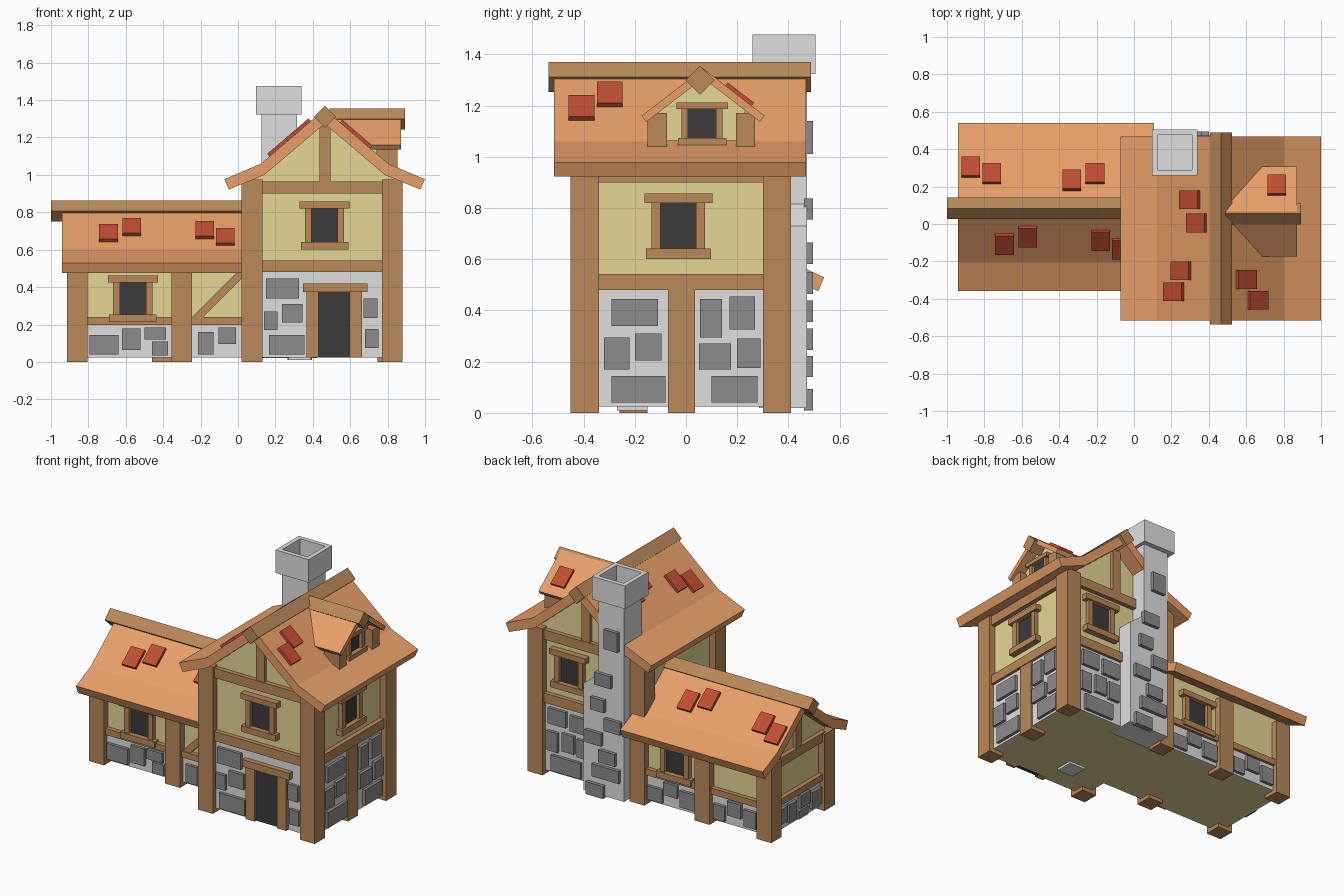
import bpy, bmesh, math
from mathutils import Matrix, Vector


def mat(name, r, g, b):
    m = bpy.data.materials.new(name)
    m.diffuse_color = (r, g, b, 1)
    return m


WOOD = mat("brown_timber", 0.49, 0.25, 0.10)
ROOF = mat("orange_roof", 0.82, 0.355, 0.142)
RED = mat("red_tile", 0.53, 0.075, 0.034)
PLASTER = mat("yellow_plaster", 0.79, 0.68, 0.30)
LIGHT = mat("light_stone", 0.74, 0.74, 0.74)
DARK = mat("dark_stone", 0.265, 0.265, 0.265)
GLASS = mat("dark_opening", 0.045, 0.045, 0.045)


def finish(name, bm, m):
    bmesh.ops.recalc_face_normals(bm, faces=bm.faces)
    me = bpy.data.meshes.new(name)
    bm.to_mesh(me)
    bm.free()
    me.materials.append(m)
    ob = bpy.data.objects.new(name, me)
    bpy.context.collection.objects.link(ob)
    return ob


def box(name, x0, x1, y0, y1, z0, z1, m):
    bm = bmesh.new()
    c = Vector(((x0 + x1) / 2, (y0 + y1) / 2, (z0 + z1) / 2))
    s = Matrix.Diagonal((abs(x1 - x0), abs(y1 - y0), abs(z1 - z0), 1))
    bmesh.ops.create_cube(bm, size=1, matrix=Matrix.Translation(c) @ s)
    return finish(name, bm, m)


def prism(name, pts, a, b, axis, m):
    """Extrude a (u, z) outline from a to b along the x or y axis."""
    bm = bmesh.new()
    pos = lambda u, z, t: (t, u, z) if axis == "x" else (u, t, z)
    r0 = [bm.verts.new(pos(u, z, a)) for u, z in pts]
    r1 = [bm.verts.new(pos(u, z, b)) for u, z in pts]
    bm.faces.new(r0)
    bm.faces.new(r1)
    for i in range(len(pts)):
        j = (i + 1) % len(pts)
        bm.faces.new((r0[i], r0[j], r1[j], r1[i]))
    return finish(name, bm, m)


def roof(name, c, top, bottom, a, b, axis):
    """Roof slab: right half outline, then its mirror image."""
    right = [(c + u, z) for u, z in top + bottom]
    left = [(c - u, z) for u, z in bottom[-2::-1] + top[:0:-1]]
    prism(name, right + left, a, b, axis, ROOF)


def ridge(name, c, z, a, b, axis, r=0.057):
    prism(name, [(c + r, z), (c, z + r), (c - r, z), (c, z - r)], a, b, axis, WOOD)


def tile(axis, along, u, c, top, slope):
    s = 1 if u > c else -1
    ang = math.atan(slope) * s
    z = top - slope * abs(u - c) + 0.005
    if axis == "y":
        mx = Matrix.Translation((u, along, z)) @ Matrix.Rotation(ang, 4, "Y")
        size = (0.13, 0.1, 0.03, 1)
    else:
        mx = Matrix.Translation((along, u, z)) @ Matrix.Rotation(-ang, 4, "X")
        size = (0.1, 0.13, 0.03, 1)
    bm = bmesh.new()
    bmesh.ops.create_cube(bm, size=1, matrix=mx @ Matrix.Diagonal(size))
    finish("roof_tile", bm, RED)


def plate(name, face, u0, u1, z0, z1, d, m, back=-0.01):
    """Box on a wall; face = (normal axis, sign, plane), d = how far it stands out."""
    ax, s, p = face
    if ax == "x":
        return box(name, p + s * back, p + s * d, u0, u1, z0, z1, m)
    return box(name, u0, u1, p + s * back, p + s * d, z0, z1, m)


def window(name, face, c, z, gw=0.14, gh=0.178, s=1.0):
    h, j = gw / 2, 0.035 * s
    plate(name + "_glass", face, c - h, c + h, z, z + gh, 0.009, GLASS)
    for k in (-1, 1):
        plate(name + "_jamb", face, c + k * h, c + k * (h + j), z, z + gh, 0.03, WOOD)
    w = h + j + 0.028 * s
    plate(name + "_lintel", face, c - w, c + w, z + gh, z + gh + 0.037 * s, 0.042, WOOD)
    plate(name + "_sill", face, c - w + 0.006, c + w - 0.006, z - 0.04 * s, z, 0.042, WOOD)


def stones(face, rects):
    for u0, u1, z0, z1 in rects:
        plate("wall_stone", face, u0, u1, z0, z1, 0.032, DARK)


# Tower body, corner posts and wall bands
TF, TB, TR, TL = ("y", -1, -0.405), ("y", 1, 0.365), ("x", 1, 0.835), ("x", -1, 0.065)
prism("tower_body", [(0.065, 0.025), (0.835, 0.025), (0.835, 1.01), (0.79, 1.03),
                     (0.463, 1.30), (0.136, 1.03), (0.065, 1.01)], -0.405, 0.365, "y", PLASTER)
for x in (0.02, 0.77):
    for y in (-0.45, 0.30):
        box("tower_post", x, x + 0.11, y, y + 0.11, 0, 0.975, WOOD)
box("tower_side_post", 0.745, 0.86, -0.07, 0.035, 0, 0.5, WOOD)
for f, a, b in ((TF, 0.1, 0.8), (TB, 0.1, 0.8), (TR, -0.37, 0.33), (TL, -0.37, 0.33)):
    plate("tower_stone_wall", f, a, b, 0.025, 0.49, 0.012, LIGHT)
    plate("tower_middle_beam", f, a, b, 0.48, 0.543, 0.03, WOOD)
    plate("tower_top_beam", f, a, b, 0.90, 0.964, 0.03, WOOD)
for f in (TF, TB):
    plate("gable_post", f, 0.435, 0.495, 0.95, 1.285, 0.025, WOOD)
window("front_window", TF, 0.463, 0.642)
window("side_window", TR, -0.03, 0.641)
window("back_window", TB, 0.59, 0.642)

# Door and the block on the floor behind it
plate("door", TF, 0.43, 0.60, 0.025, 0.375, 0.018, GLASS)
for a in (0.365, 0.597):
    plate("door_jamb", TF, a, a + 0.065, 0.025, 0.375, 0.035, WOOD)
plate("door_lintel", TF, 0.347, 0.693, 0.373, 0.42, 0.045, WOOD)
box("floor_block", 0.27, 0.39, -0.27, -0.15, 0.01, 0.08, LIGHT)

# Tower stones
stones(TF, [(0.15, 0.325, 0.34, 0.445), (0.14, 0.21, 0.17, 0.27), (0.235, 0.345, 0.21, 0.31),
            (0.165, 0.355, 0.04, 0.145), (0.67, 0.745, 0.235, 0.34), (0.68, 0.75, 0.075, 0.175)])
stones(TR, [(-0.29, -0.11, 0.34, 0.445), (-0.32, -0.22, 0.17, 0.295), (-0.20, -0.095, 0.205, 0.31),
            (-0.29, -0.08, 0.04, 0.145), (0.055, 0.14, 0.295, 0.445), (0.17, 0.27, 0.325, 0.455),
            (0.05, 0.175, 0.17, 0.27), (0.20, 0.29, 0.175, 0.29), (0.10, 0.28, 0.04, 0.145)])
stones(TB, [(0.45, 0.58, 0.34, 0.445), (0.61, 0.74, 0.35, 0.455), (0.45, 0.53, 0.18, 0.30),
            (0.55, 0.64, 0.19, 0.31), (0.67, 0.75, 0.17, 0.30), (0.50, 0.72, 0.04, 0.145)])

# Tower roof
roof("tower_roof", 0.463, [(0, 1.351), (0.34, 1.06), (0.536, 0.977)],
     [(0.512, 0.922), (0.322, 1.0), (0, 1.273)], -0.515, 0.468, "y")
ridge("tower_ridge_beam", 0.466, 1.311, -0.537, 0.488, "y", 0.059)
for x, y in ((0.30, 0.13), (0.337, 0.005), (0.253, -0.25), (0.215, -0.363), (0.598, -0.297), (0.66, -0.408)):
    tile("y", y, x, 0.463, 1.351, 0.857)

# Dormer
DC = 0.06
DF = ("x", 1, 0.80)
prism("dormer_body", [(DC - 0.17, 1.0), (DC + 0.17, 1.0), (DC + 0.17, 1.19), (DC, 1.32), (DC - 0.17, 1.19)],
      0.56, 0.80, "x", PLASTER)
for y in (-0.21, 0.135):
    box("dormer_post", 0.74, 0.853, DC + y, DC + y + 0.075, 1.04, 1.17, WOOD)
window("dormer_window", DF, DC + 0.003, 1.074, 0.11, 0.112, 0.72)
roof("dormer_roof", DC + 0.007, [(0, 1.345), (0.24, 1.16)], [(0.222, 1.136), (0, 1.306)], 0.48, 0.872, "x")
ridge("dormer_ridge_beam", DC - 0.005, 1.299, 0.49, 0.893, "x")
tile("x", 0.763, 0.205, DC + 0.007, 1.34, 0.77)

# Chimney with a shoulder, hollow cap and raised stones
prism("chimney_shaft", [(0.125, 0.02), (0.425, 0.02), (0.425, 0.73), (0.315, 0.816), (0.315, 1.34), (0.125, 1.34)],
      0.285, 0.472, "y", LIGHT)
bm = bmesh.new()
bmesh.ops.create_cube(bm, size=1, matrix=Matrix.Translation((0.217, 0.382, 1.4))
                      @ Matrix.Diagonal((0.243, 0.246, 0.153, 1)))
top = max(bm.faces, key=lambda f: f.calc_center_median().z)
bmesh.ops.inset_region(bm, faces=[top], thickness=0.042)
ext = bmesh.ops.extrude_face_region(bm, geom=[top])
bmesh.ops.translate(bm, vec=(0, 0, -0.12), verts=[v for v in ext["geom"] if isinstance(v, bmesh.types.BMVert)])
bmesh.ops.delete(bm, geom=[top] if top.is_valid else [], context="FACES_ONLY")
finish("chimney_cap", bm, LIGHT)
for x, z, w in ((0.21, 1.01, 0.10), (0.27, 0.755, 0.12), (0.31, 0.582, 0.10), (0.20, 0.465, 0.12),
                (0.34, 0.355, 0.12), (0.24, 0.246, 0.12), (0.25, 0.14, 0.20), (0.33, 0.01, 0.13)):
    box("chimney_stone", x - w / 2, x + w / 2, 0.46, 0.495, z, z + (0.13 if z > 1 else 0.083), DARK)

# Wing body, posts and bands
WC = 0.09
WF, WB, WL = ("y", -1, -0.215), ("y", 1, 0.365), ("x", -1, -0.87)
prism("wing_body", [(-0.215, 0.025), (0.365, 0.025), (0.365, 0.575), (WC, 0.80), (-0.215, 0.555)],
      -0.87, 0.08, "x", PLASTER)
for x, y in ((-0.915, -0.26), (-0.915, 0.30), (-0.355, -0.26), (-0.46, 0.30)):
    box("wing_post", x, x + 0.11, y, y + 0.11, 0, 0.51, WOOD)
for f, a, b in ((WF, -0.83, 0.06), (WB, -0.83, 0.06), (WL, -0.18, 0.33)):
    plate("wing_stone_wall", f, a, b, 0.025, 0.21, 0.012, LIGHT)
    plate("wing_low_beam", f, a, b, 0.198, 0.24, 0.03, WOOD)
plate("wing_gable_beam", WL, -0.18, 0.33, 0.455, 0.515, 0.03, WOOD)
plate("wing_gable_post", WL, WC - 0.03, WC + 0.03, 0.50, 0.78, 0.025, WOOD)
window("wing_front_window", WF, -0.562, 0.253, gh=0.172)
window("wing_back_window", WB, -0.19, 0.253, gh=0.172)
prism("wing_brace", [(-0.25, 0.235), (-0.19, 0.235), (0.04, 0.465), (0.04, 0.525)], -0.24, -0.20, "y", WOOD)

# Wing stones
stones(WF, [(-0.795, -0.64, 0.04, 0.145), (-0.62, -0.52, 0.065, 0.18), (-0.50, -0.385, 0.12, 0.185),
            (-0.46, -0.375, 0.035, 0.11), (-0.215, -0.13, 0.04, 0.16), (-0.105, -0.01, 0.095, 0.185)])
stones(WB, [(-0.79, -0.70, 0.05, 0.16), (-0.68, -0.58, 0.09, 0.185), (-0.56, -0.475, 0.04, 0.14),
            (-0.34, -0.23, 0.05, 0.16), (-0.21, -0.11, 0.10, 0.185), (-0.10, 0.01, 0.04, 0.13)])
stones(WL, [(-0.14, -0.04, 0.05, 0.16), (-0.02, 0.08, 0.10, 0.185), (0.0, 0.10, 0.035, 0.09),
            (0.12, 0.20, 0.05, 0.17), (0.22, 0.29, 0.07, 0.17)])

# Wing roof
roof("wing_roof", WC, [(0, 0.836), (0.295, 0.60), (0.449, 0.53)],
     [(0.427, 0.475), (0.278, 0.543), (0, 0.763)], -0.942, 0.108, "x")
ridge("wing_ridge_beam", WC - 0.006, 0.807, -1.0, 0.10, "x")
for x, y in ((-0.692, -0.105), (-0.568, -0.065), (-0.178, -0.085), (-0.068, -0.13),
             (-0.873, 0.302), (-0.76, 0.267), (-0.333, 0.23), (-0.208, 0.267)):
    tile("x", x, y, WC, 0.836, 0.80)
